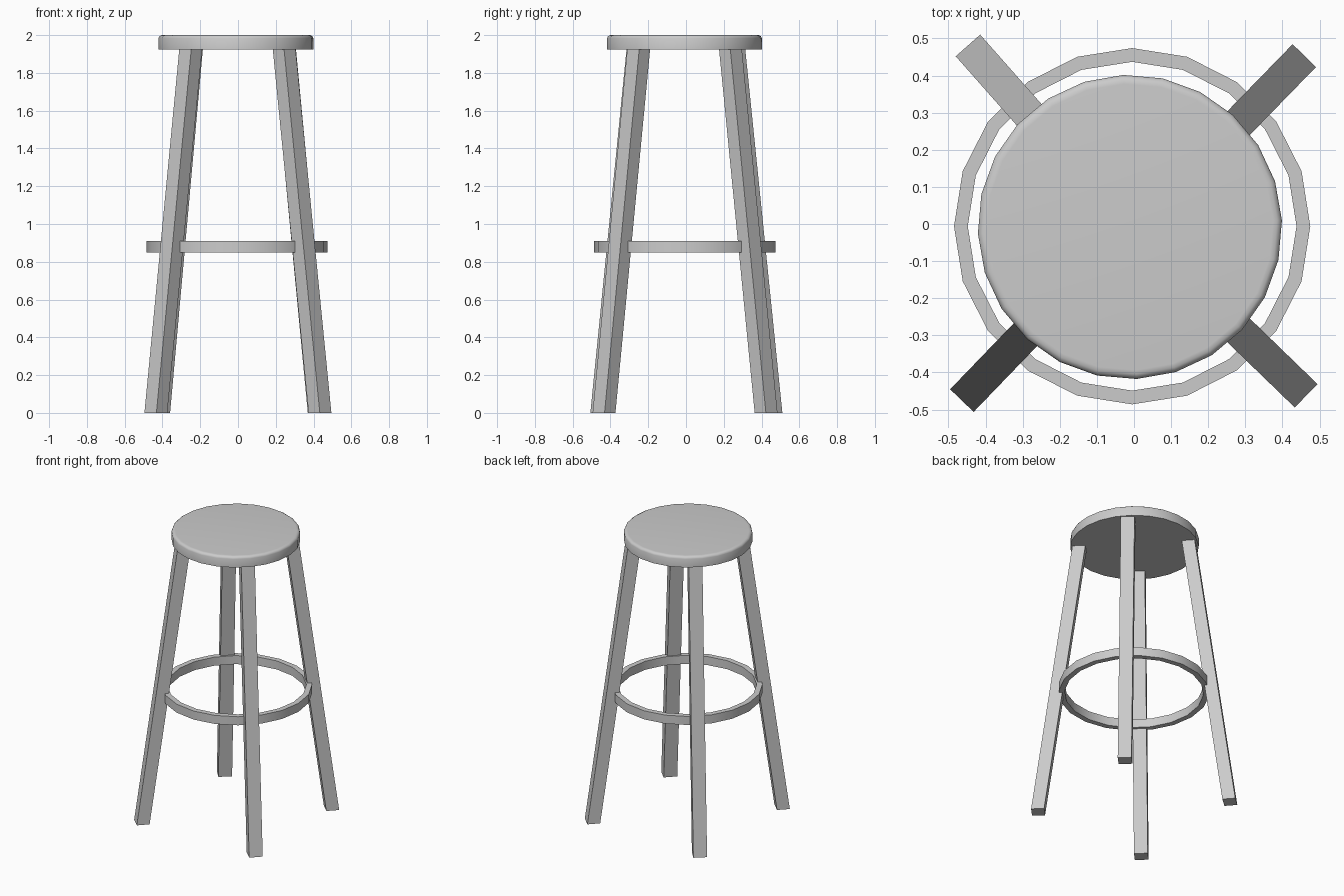
import bpy, bmesh
from math import cos, sin, pi, radians
from mathutils import Vector

if "Cube" in bpy.data.objects:
    bpy.data.objects.remove(bpy.data.objects["Cube"])


def make_object(name, bm, smooth):
    bmesh.ops.recalc_face_normals(bm, faces=bm.faces)
    mesh = bpy.data.meshes.new(name)
    bm.to_mesh(mesh)
    bm.free()
    obj = bpy.data.objects.new(name, mesh)
    bpy.context.collection.objects.link(obj)
    if smooth:
        bpy.ops.object.select_all(action='DESELECT')
        obj.select_set(True)
        bpy.context.view_layer.objects.active = obj
        bpy.ops.object.shade_smooth_by_angle(angle=radians(35))
    return obj


def circle(bm, radius, z, sides, center, turn=0.0):
    return [bm.verts.new((center[0] + radius * cos(turn + 2 * pi * i / sides),
                          center[1] + radius * sin(turn + 2 * pi * i / sides), z))
            for i in range(sides)]


def bridge(bm, a, b):
    n = len(a)
    for i in range(n):
        j = (i + 1) % n
        bm.faces.new((a[i], a[j], b[j], b[i]))


# Round seat with a softened upper rim
bm = bmesh.new()
profile = [(0.410, 1.925), (0.410, 1.984), (0.406, 1.993), (0.397, 1.999), (0.386, 2.0)]
loops = [circle(bm, r, z, 24, (-0.011, -0.008), radians(2.5)) for r, z in profile]
for a, b in zip(loops, loops[1:]):
    bridge(bm, a, b)
bm.faces.new(loops[0])
bm.faces.new(loops[-1])
make_object("seat", bm, True)

# Footrest ring, rectangular section
bm = bmesh.new()
section = [(0.480, 0.85), (0.480, 0.91), (0.443, 0.91), (0.443, 0.85)]
loops = [circle(bm, r, z, 20, (-0.005, -0.006)) for r, z in section]
for i in range(4):
    bridge(bm, loops[i], loops[(i + 1) % 4])
make_object("footrest_ring", bm, True)


# Splayed square legs, turned diagonally, with level feet
def leg(name, foot, top, width=0.088, depth=0.083):
    radial = Vector((foot[0], foot[1], 0)) - Vector((top[0], top[1], 0))
    radial.normalize()
    side = Vector((-radial.y, radial.x, 0))
    bm = bmesh.new()
    ends = []
    for (x, y), z in ((foot, 0.0), (top, 1.93)):
        ends.append([bm.verts.new(Vector((x, y, z)) + radial * depth / 2 * u + side * width / 2 * v)
                     for u, v in ((1, 1), (-1, 1), (-1, -1), (1, -1))])
    bridge(bm, *ends)
    for e in ends:
        bm.faces.new(e)
    make_object(name, bm, False)


leg("front_left_leg", (-0.435, -0.446), (-0.250, -0.254))
leg("front_right_leg", (0.434, -0.434), (0.244, -0.250))
leg("back_left_leg", (-0.420, 0.450), (-0.246, 0.253))
leg("back_right_leg", (0.430, 0.424), (0.246, 0.235))
